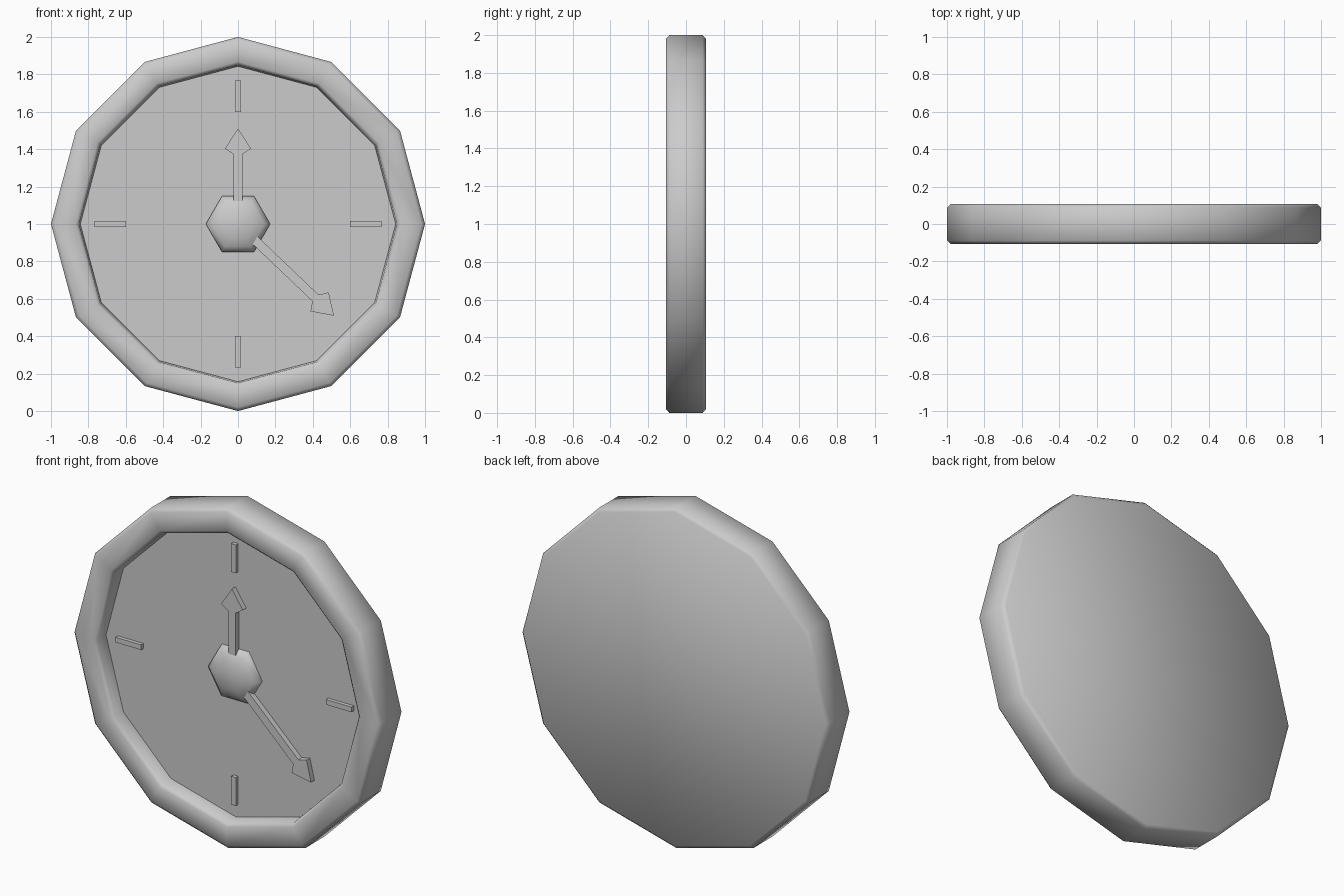
import bpy, bmesh, math

if "Cube" in bpy.data.objects:
    bpy.data.objects.remove(bpy.data.objects["Cube"])

CENTRE_Z = 1.0
FACE_Y = -0.02


def finish(name, bm, smooth_angle=None):
    bmesh.ops.recalc_face_normals(bm, faces=bm.faces)
    mesh = bpy.data.meshes.new(name)
    bm.to_mesh(mesh)
    bm.free()
    obj = bpy.data.objects.new(name, mesh)
    bpy.context.collection.objects.link(obj)
    obj.location.z = CENTRE_Z
    if smooth_angle:
        bpy.ops.object.select_all(action='DESELECT')
        obj.select_set(True)
        bpy.context.view_layer.objects.active = obj
        bpy.ops.object.shade_smooth_by_angle(angle=math.radians(smooth_angle))
    return obj


def lathe(name, profile, sides, smooth_angle):
    """Turn (radius, y) points around the y axis and cap both ends."""
    bm = bmesh.new()
    rings = []
    for r, y in profile:
        angles = [2 * math.pi * i / sides for i in range(sides)]
        rings.append([bm.verts.new((r * math.cos(a), y, r * math.sin(a))) for a in angles])
    for a, b in zip(rings, rings[1:]):
        for i in range(sides):
            j = (i + 1) % sides
            bm.faces.new((a[i], a[j], b[j], b[i]))
    bm.faces.new(rings[0])
    bm.faces.new(rings[-1])
    return finish(name, bm, smooth_angle)


def plate(name, outline, front, back, turn=0.0):
    """Extrude an (x, z) outline in y, then turn it about the clock centre."""
    bm = bmesh.new()
    face = bm.faces.new([bm.verts.new((x, back, z)) for x, z in outline])
    ext = bmesh.ops.extrude_face_region(bm, geom=[face])
    for v in ext["geom"]:
        if isinstance(v, bmesh.types.BMVert):
            v.co.y = front
    obj = finish(name, bm)
    obj.rotation_euler.y = turn
    return obj


def hand(name, length, turn):
    right = [(0.024, 0.09), (0.024, length - 0.137), (0.07, length - 0.107)]
    left = [(-x, z) for x, z in reversed(right)]
    plate(name, right + [(0, length)] + left, -0.056, -0.024, turn)


# Twelve-sided case with bevelled rim and recessed dial
lathe("clock_case",
      [(0.98, 0.107), (1.0, 0.088), (1.0, -0.088), (0.98, -0.107),
       (0.868, -0.107), (0.85, -0.09), (0.843, FACE_Y)], 12, 50)

# Quarter-hour markers
for i in range(4):
    plate(f"hour_marker_{i + 1}",
          [(-0.015, 0.6), (0.015, 0.6), (0.015, 0.766), (-0.015, 0.766)],
          -0.042, FACE_Y + 0.01, i * math.pi / 2)

# Arrow-shaped hands
hand("hour_hand", 0.51, 0.0)
hand("minute_hand", 0.71, math.atan2(0.513, -0.49))

# Six-sided domed hub
lathe("centre_hub",
      [(0.172, FACE_Y + 0.01), (0.172, -0.032), (0.14, -0.057),
       (0.09, -0.076), (0.03, -0.085)], 6, 65)
